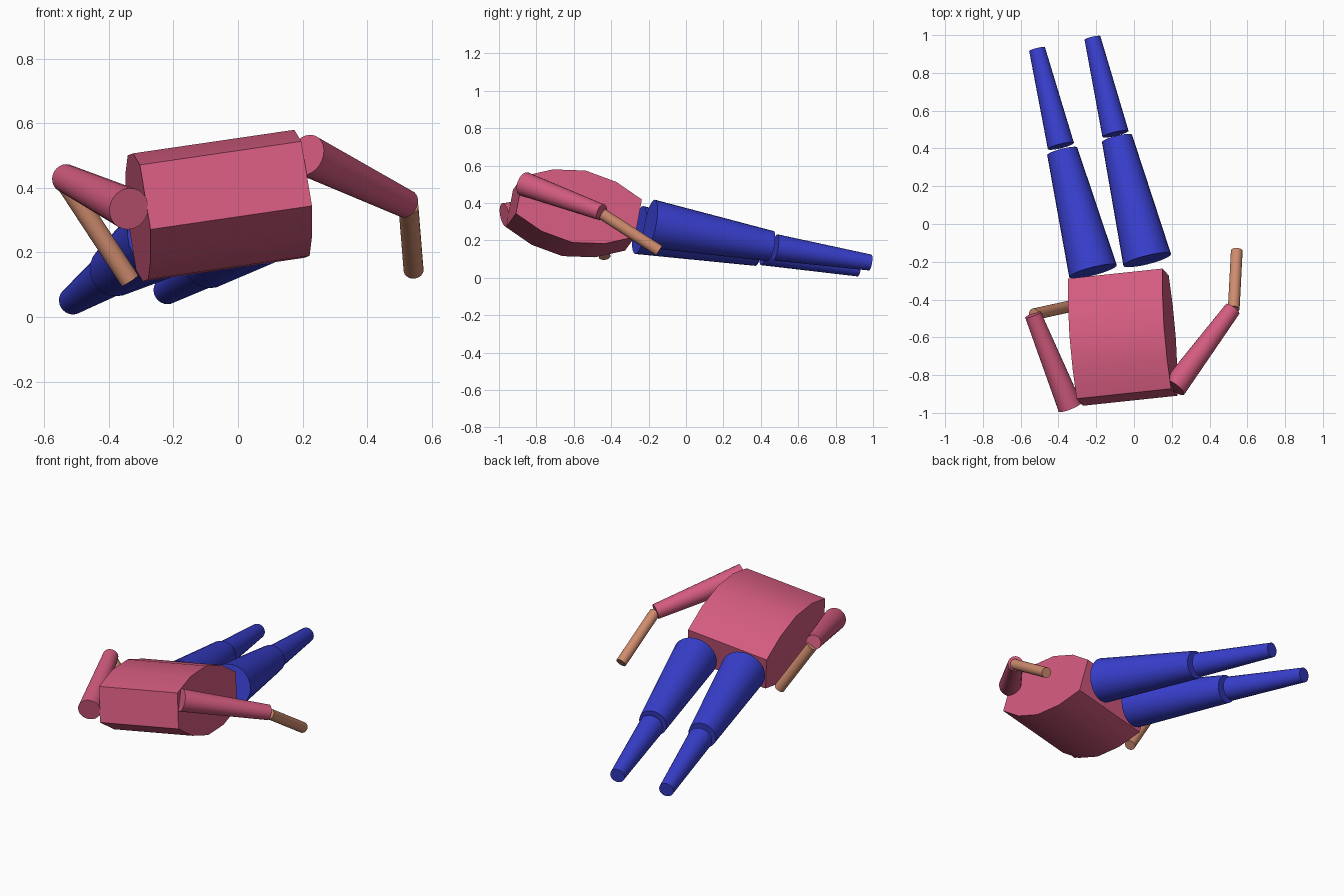
import bpy, bmesh, math
from mathutils import Vector, Matrix

cube = bpy.data.objects.get("Cube")
if cube:
    bpy.data.objects.remove(cube)


def material(name, rgb):
    m = bpy.data.materials.new(name)
    m.use_nodes = True
    m.diffuse_color = (*rgb, 1)
    m.node_tree.nodes["Principled BSDF"].inputs["Base Color"].default_value = (*rgb, 1)
    return m


pink = material("shirt pink", (0.65, 0.105, 0.21))
blue = material("trouser blue", (0.04, 0.05, 0.62))
skin = material("skin", (0.62, 0.26, 0.155))


def finish(name, bm, mat):
    bmesh.ops.recalc_face_normals(bm, faces=bm.faces)
    mesh = bpy.data.meshes.new(name)
    bm.to_mesh(mesh)
    bm.free()
    mesh.materials.append(mat)
    obj = bpy.data.objects.new(name, mesh)
    bpy.context.collection.objects.link(obj)
    bpy.ops.object.select_all(action='DESELECT')
    obj.select_set(True)
    bpy.context.view_layer.objects.active = obj
    bpy.ops.object.shade_smooth_by_angle(angle=math.radians(30))
    return obj


def limb(name, start, end, r_start, r_end, mat):
    """Tapered closed cylinder between two points."""
    a, b = Vector(start), Vector(end)
    d = b - a
    bm = bmesh.new()
    place = Matrix.Translation((a + b) / 2) @ d.to_track_quat('Z', 'Y').to_matrix().to_4x4()
    bmesh.ops.create_cone(bm, cap_ends=True, segments=24, radius1=r_start,
                          radius2=r_end, depth=d.length, matrix=place)
    return finish(name, bm, mat)


# Torso: barrel-shaped side profile extruded across the body, tilted in space
across = Vector((0.5, 0.053, 0.073))
along = Vector((-0.045, 0.635, -0.125)).normalized()
up = across.cross(along).normalized()
centre = Vector((-0.06, -0.599, 0.345))
top = [(-0.325, 0.103), (-0.173, 0.17), (0, 0.198), (0.173, 0.17), (0.325, 0.103)]
profile = top + [(v, -u) for v, u in reversed(top)]
bm = bmesh.new()
face = bm.faces.new([bm.verts.new(centre - across / 2 + along * v + up * u)
                     for v, u in profile])
ext = bmesh.ops.extrude_face_region(bm, geom=[face], use_keep_orig=True)
bmesh.ops.translate(bm, vec=across,
                    verts=[e for e in ext["geom"] if isinstance(e, bmesh.types.BMVert)])
finish("torso", bm, pink)

# Legs
legs = {
    "left": [(0.07, -0.19, 0.29), (-0.09, 0.453, 0.17), (-0.098, 0.477, 0.163), (-0.22, 0.985, 0.082)],
    "right": [(-0.217, -0.25, 0.256), (-0.38, 0.385, 0.145), (-0.387, 0.413, 0.138), (-0.513, 0.925, 0.05)],
}
for side, (hip, knee, shin_top, ankle) in legs.items():
    limb(side + "_thigh", hip, knee, 0.13, 0.082, blue)
    limb(side + "_shin", shin_top, ankle, 0.071, 0.043, blue)

# Arms
arms = {
    "left": [(0.213, -0.865, 0.502), (0.522, -0.45, 0.35), (0.528, -0.45, 0.343), (0.544, -0.143, 0.145)],
    "right": [(-0.338, -0.97, 0.335), (-0.535, -0.48, 0.43), (-0.53, -0.478, 0.41), (-0.335, -0.435, 0.113)],
}
for side, (shoulder, elbow, fore_top, wrist) in arms.items():
    limb(side + "_upper_arm", shoulder, elbow, 0.065, 0.044, pink)
    limb(side + "_forearm", fore_top, wrist, 0.031, 0.031, skin)
